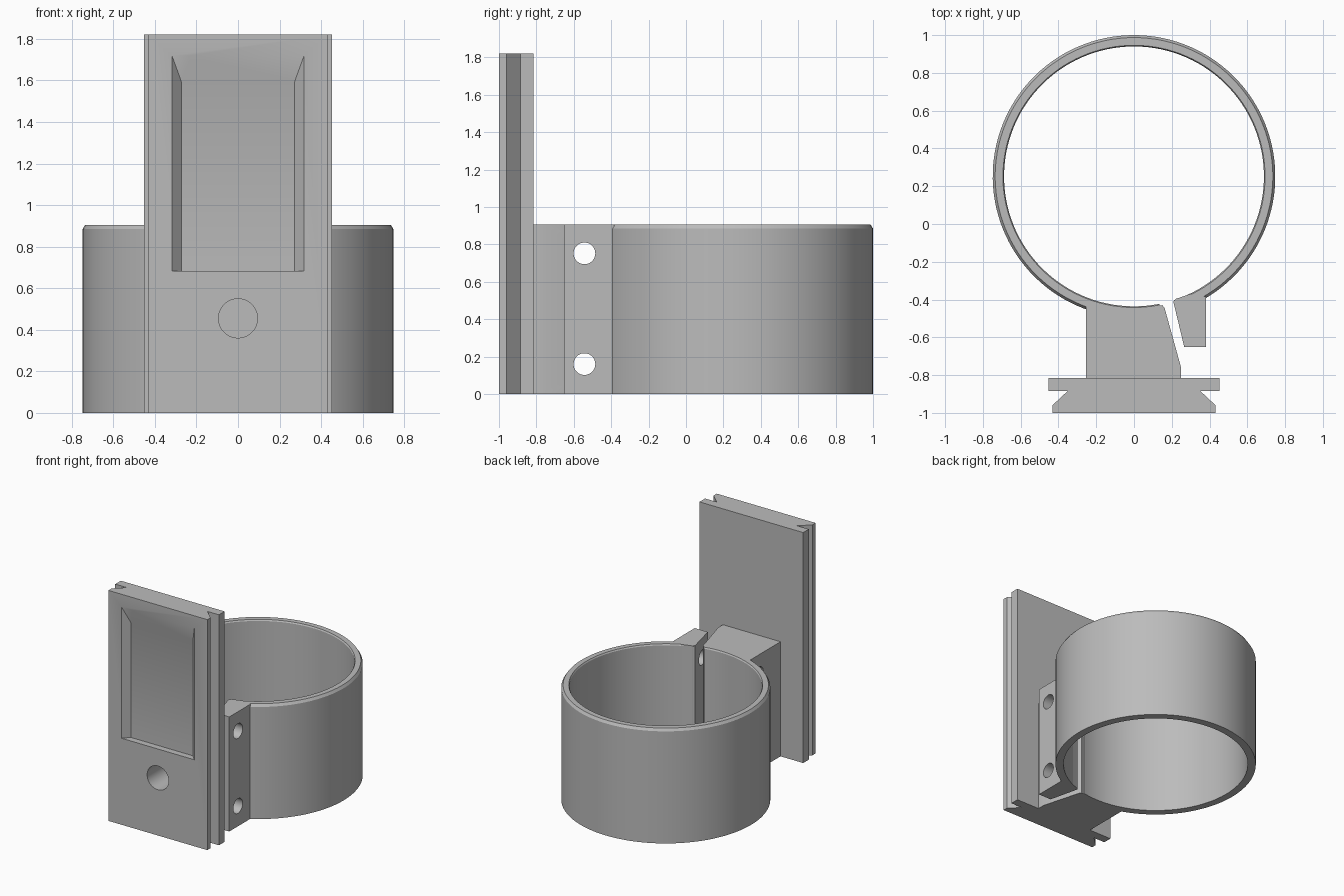
import bpy, bmesh, math
from mathutils import Matrix

if "Cube" in bpy.data.objects:
    bpy.data.objects.remove(bpy.data.objects["Cube"], do_unlink=True)

HEIGHT = 0.905          # ring and clamp height
CY = 0.252              # ring centre on y
R_OUT, R_IN = 0.748, 0.688

grey = bpy.data.materials.new("plain grey")
grey.use_nodes = True
colour = (0.5, 0.5, 0.5, 1)
grey.diffuse_color = colour
grey.node_tree.nodes["Principled BSDF"].inputs["Base Color"].default_value = colour


def finish(name, bm):
    bmesh.ops.recalc_face_normals(bm, faces=bm.faces)
    mesh = bpy.data.meshes.new(name)
    bm.to_mesh(mesh)
    bm.free()
    mesh.materials.append(grey)
    obj = bpy.data.objects.new(name, mesh)
    bpy.context.collection.objects.link(obj)
    return obj


def prism(name, outline, height):
    """Extrude a closed xy outline up from the ground."""
    bm = bmesh.new()
    face = bm.faces.new([bm.verts.new((x, y, 0)) for x, y in outline])
    top = bmesh.ops.extrude_face_region(bm, geom=[face])["geom"]
    for v in top:
        if isinstance(v, bmesh.types.BMVert):
            v.co.z = height
    return finish(name, bm)


def hole_cutter(name, centre, radius, length, axis):
    bm = bmesh.new()
    turn = Matrix.Rotation(math.pi / 2, 4, "Y" if axis == "x" else "X")
    bmesh.ops.create_cone(bm, cap_ends=True, segments=48, radius1=radius, radius2=radius,
                          depth=length, matrix=Matrix.Translation(centre) @ turn)
    return finish(name, bm)


def select_only(obj):
    bpy.ops.object.select_all(action="DESELECT")
    obj.select_set(True)
    bpy.context.view_layer.objects.active = obj


def cut(obj, cutter):
    mod = obj.modifiers.new("cut", "BOOLEAN")
    mod.operation, mod.solver, mod.object = "DIFFERENCE", "EXACT", cutter
    select_only(obj)
    bpy.ops.object.modifier_apply(modifier=mod.name)


# Split ring: chamfered wall section swept around, open at the clamp slit
section = [(R_IN, 0), (R_OUT, 0), (R_OUT, HEIGHT - 0.02), (R_OUT - 0.013, HEIGHT),
           (R_IN + 0.006, HEIGHT), (R_IN, HEIGHT - 0.01)]
start, end, steps = math.radians(-72), math.radians(281.3), 120
bm = bmesh.new()
loops = []
for i in range(steps + 1):
    a = start + (end - start) * i / steps
    loops.append([bm.verts.new((r * math.cos(a), CY + r * math.sin(a), z)) for r, z in section])
for a, b in zip(loops, loops[1:]):
    for k in range(len(section)):
        n = (k + 1) % len(section)
        bm.faces.new((a[k], a[n], b[n], b[k]))
bm.faces.new(loops[0])
bm.faces.new(loops[-1])
ring = finish("clamp_ring", bm)

# Block joining ring and plate, with its slanted slit side
arc = []
for i in range(13):
    x = 0.125 - 0.38 * i / 12
    arc.append((x, CY - math.sqrt((R_IN + 0.008) ** 2 - x * x)))
block = prism("mount_block", [(-0.255, -0.815), (0.248, -0.815), (0.248, -0.755),
                              (0.162, -0.445), (0.15, -0.43)] + arc, HEIGHT)

# Clamping ear on the other side of the slit
ear = prism("clamp_ear", [(0.208, -0.41), (0.266, -0.652), (0.38, -0.652), (0.38, -0.385),
                          (0.30, -0.37), (0.235, -0.392), (0.222, -0.396)], HEIGHT)

# Tall plate with a dovetail groove down each side
half = [(0.432, -1), (0.432, -0.96), (0.352, -0.885), (0.453, -0.885), (0.453, -0.815)]
plate = prism("mounting_plate", half + [(-x, y) for x, y in reversed(half)], 1.82)

# Tapered recess in the plate front
bm = bmesh.new()
rings = []
for t in (-0.2, 1):
    x, top = 0.318 - 0.047 * t, 1.72 - 0.13 * t
    rings.append([bm.verts.new((px, -1 + 0.05 * t, pz))
                  for px, pz in ((-x, 0.683), (x, 0.683), (x, top), (-x, top))])
bmesh.ops.convex_hull(bm, input=bm.verts)
cutters = [finish("recess_cutter", bm)]
cut(plate, cutters[0])

# Blind round hole in the front
front_hole = hole_cutter("front_hole_cutter", (0, -0.9, 0.455), 0.094, 0.6, "y")
cutters.append(front_hole)
for part in (plate, block):
    cut(part, front_hole)

# Two bolt holes crossing the slit
for z in (0.16, 0.752):
    bolt = hole_cutter("bolt_hole_cutter", (0.06, -0.543, z), 0.058, 1.0, "x")
    cutters.append(bolt)
    for part in (block, ear, ring):
        cut(part, bolt)

for c in cutters:
    bpy.data.objects.remove(c, do_unlink=True)

for part in (ring, block, ear, plate):
    select_only(part)
    bpy.ops.object.shade_smooth_by_angle(angle=math.radians(25))
